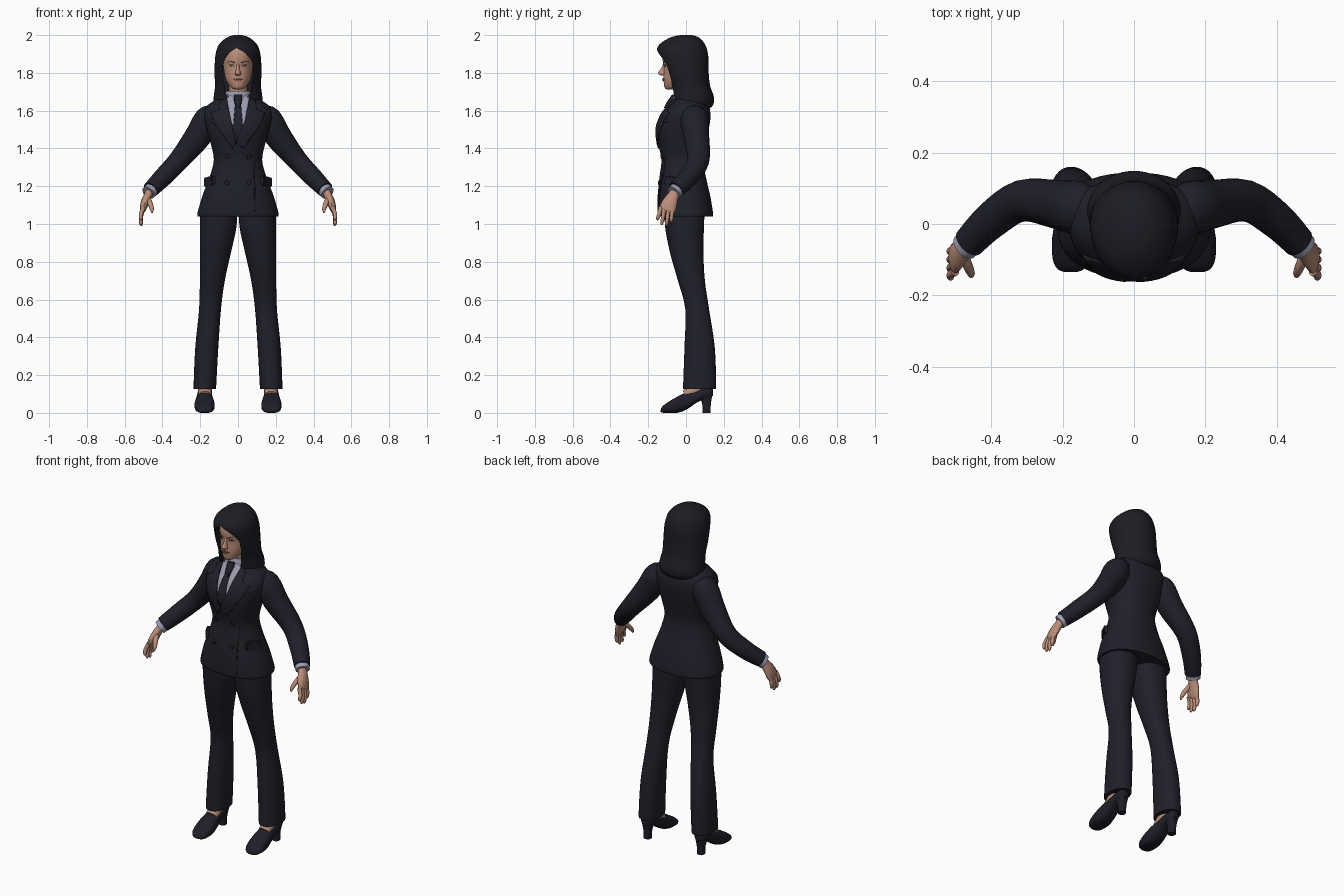
import bpy, bmesh, math
from mathutils import Vector
from mathutils.bvhtree import BVHTree

if "Cube" in bpy.data.objects:
    bpy.data.objects.remove(bpy.data.objects["Cube"])


def mat(name, *rgb):
    m = bpy.data.materials.new(name)
    m.diffuse_color = (*rgb, 1)
    m.use_nodes = True
    m.node_tree.nodes["Principled BSDF"].inputs["Base Color"].default_value = m.diffuse_color
    return m


SUIT = mat("navy_black_cloth", .014, .014, .023)
HAIR = mat("black_hair", .012, .012, .018)
SKIN = mat("skin", .50, .27, .19)
SHIRT = mat("pale_grey_cloth", .33, .33, .43)
LEATHER = mat("dark_leather", .013, .013, .021)
LIPS = mat("lip_rose", .38, .15, .12)
BROW = mat("brow_brown", .16, .08, .06)
EYE = mat("eye_dark", .05, .035, .03)
WHITE = mat("eye_white", .48, .40, .37)


def finish(name, bm, material):
    me = bpy.data.meshes.new(name)
    bm.to_mesh(me)
    bm.free()
    me.materials.append(material)
    ob = bpy.data.objects.new(name, me)
    bpy.context.collection.objects.link(ob)
    return ob


def smooth_rows(rows, sub):
    """Catmull-Rom interpolation of ring parameters."""
    out = []
    for i in range(len(rows) - 1):
        a, b, c, d = (rows[max(0, min(len(rows) - 1, i + k))] for k in (-1, 0, 1, 2))
        for s in range(sub):
            t = s / sub
            out.append([.5 * (2 * q + (r - p) * t + (2 * p - 5 * q + 4 * r - e) * t * t
                              + (3 * q - p - 3 * r + e) * t ** 3) for p, q, r, e in zip(a, b, c, d)])
    return out + [list(rows[-1])]


def loft(name, rows, material, mode="z", n=28, sub=4, power=2.0):
    """Rings (x, y, z, ru, rv), lying flat (z), facing y, or square to the path."""
    rows = smooth_rows(rows, sub)
    cs = [Vector(r[:3]) for r in rows]
    bm = bmesh.new()
    rings = []
    for i, r in enumerate(rows):
        if mode == "z":
            u, v = Vector((1, 0, 0)), Vector((0, 1, 0))
        elif mode == "y":
            u, v = Vector((1, 0, 0)), Vector((0, 0, 1))
        else:
            t = (cs[min(i + 1, len(cs) - 1)] - cs[max(i - 1, 0)]).normalized()
            u = Vector((0, 1, 0)).cross(t).normalized()
            v = t.cross(u)
        ring = []
        for k in range(n):
            c, s = math.cos(2 * math.pi * k / n), math.sin(2 * math.pi * k / n)
            c, s = (math.copysign(abs(w) ** (2 / power), w) for w in (c, s))
            ring.append(bm.verts.new(cs[i] + u * (c * r[3]) + v * (s * r[4])))
        rings.append(ring)
    for a, b in zip(rings, rings[1:]):
        for k in range(n):
            bm.faces.new((a[k], a[(k + 1) % n], b[(k + 1) % n], b[k]))
    bm.faces.new(rings[0])
    bm.faces.new(rings[-1])
    bmesh.ops.recalc_face_normals(bm, faces=bm.faces)
    return finish(name, bm, material)


def slabs(rows):
    """(z, x, half width, front y, back y) to ring parameters."""
    return [(x, (a + b) / 2, z, w, (b - a) / 2) for z, x, w, a, b in rows]


def patch(name, pts, target, material, lift=.004, step=.012):
    """Thin plate with an x-z outline, wrapped onto the front of target."""
    tree = BVHTree.FromPolygons([v.co for v in target.data.vertices],
                                [p.vertices[:] for p in target.data.polygons])
    bm = bmesh.new()
    f = bm.faces.new([bm.verts.new((x, 0, z)) for x, z in pts])
    f.normal_update()
    if f.normal.y > 0:
        f.normal_flip()
    bmesh.ops.triangulate(bm, faces=bm.faces[:])
    for axis in (0, 2):
        lo, hi = (fn(v.co[axis] for v in bm.verts) for fn in (min, max))
        no = Vector((axis == 0, 0, axis == 2))
        for k in range(math.ceil(lo / step), math.floor(hi / step) + 1):
            bmesh.ops.bisect_plane(bm, geom=bm.verts[:] + bm.edges[:] + bm.faces[:],
                                   plane_co=no * (k * step), plane_no=no)
    for v in bm.verts:
        hit = tree.ray_cast(Vector((v.co.x, -1, v.co.z)), Vector((0, 1, 0)))[0]
        if hit is None:
            hit = tree.find_nearest(Vector((v.co.x, -.1, v.co.z)))[0]
        v.co.y = hit.y - lift
    ob = finish(name, bm, material)
    ob.modifiers.new("thickness", "SOLIDIFY").thickness = lift + .002
    return ob


def oval(x, z, rx, rz, n=14):
    return [(x + rx * math.cos(2 * math.pi * k / n), z + rz * math.sin(2 * math.pi * k / n)) for k in range(n)]


# Jacket body
jacket = loft("jacket", slabs([
    (1.04, 0, .213, -.148, .142), (1.06, 0, .214, -.152, .143), (1.15, 0, .188, -.150, .128),
    (1.25, 0, .150, -.140, .105), (1.34, 0, .128, -.130, .092), (1.42, 0, .143, -.146, .104),
    (1.50, 0, .165, -.155, .120), (1.57, 0, .180, -.135, .130), (1.62, 0, .168, -.100, .122),
    (1.655, 0, .125, -.072, .100), (1.685, 0, .080, -.050, .080)]), SUIT, n=48, power=2.3)

# Shirt front, collar and tie
patch("shirt_front", [(-.06, 1.67), (.06, 1.67), (.035, 1.54), (0, 1.46), (-.035, 1.54)], jacket, SHIRT, .002)
patch("tie", [(-.014, 1.65), (.014, 1.65), (.028, 1.5), (0, 1.45), (-.028, 1.5)], jacket, SUIT, .006)
collar = loft("shirt_collar", slabs([(1.62, 0, .092, -.085, .085), (1.665, 0, .075, -.066, .072),
                                     (1.705, 0, .064, -.054, .062)]), SHIRT)
loft("tie_knot", slabs([(1.615, 0, .013, -.118, -.07), (1.645, 0, .02, -.102, -.05),
                        (1.685, 0, .022, -.074, -.03)]), SUIT, n=12, power=3)

# Jacket front details
for s in (-1, 1):
    side = "right" if s > 0 else "left"
    patch("lapel_" + side, [(s * x, z) for x, z in (
        (.065, 1.672), (.095, 1.65), (.10, 1.605), (.145, 1.59), (.118, 1.52), (.03, 1.40),
        (-.012 * s, 1.43), (.036, 1.54))], jacket, SUIT, .008)
    patch("collar_point_" + side, [(s * x, z) for x, z in (
        (.02, 1.675), (.06, 1.685), (.07, 1.62), (.05, 1.59))], collar, SHIRT, .006)
    patch("chest_welt_" + side, [(s * x, z) for x, z in (
        (.10, 1.53), (.148, 1.54), (.148, 1.555), (.10, 1.545))], jacket, SUIT, .006)
    for z in (1.22, 1.355):
        patch("button_" + side, oval(s * .06, z, .012, .012), jacket, LEATHER, .008)
    bm = bmesh.new()
    bmesh.ops.create_cube(bm, size=1)
    bmesh.ops.bevel(bm, geom=bm.edges[:], offset=.1, segments=2, affect="EDGES")
    flap = finish("pocket_flap_" + side, bm, SUIT)
    flap.location = (s * .150, -.07, 1.225)
    flap.scale = (.022, .09, .05)
    flap.rotation_euler = (math.radians(-8), 0, -s * math.radians(30))
patch("front_overlap", [(.088, 1.07), (.094, 1.07), (.088, 1.36), (.082, 1.36)], jacket, SUIT, .003)

# Arms and hands, legs and shoes
for s in (-1, 1):
    side = "right" if s > 0 else "left"

    def flip(rows):
        return [(s * r[0], *r[1:]) for r in rows]

    loft("sleeve_" + side, flip([
        (.12, .04, 1.575, .05, .06), (.158, .045, 1.555, .072, .075), (.215, .055, 1.46, .070, .068),
        (.315, .065, 1.335, .055, .058), (.40, .01, 1.245, .050, .052), (.462, -.052, 1.182, .043, .045)]),
        SUIT, "path")
    loft("shirt_cuff_" + side, flip([(.45, -.04, 1.19, .038, .04), (.474, -.064, 1.165, .038, .04)]),
         SHIRT, "path", sub=1)
    loft("palm_" + side, flip([
        (.462, -.052, 1.18, .022, .026), (.477, -.068, 1.15, .022, .030), (.492, -.085, 1.115, .022, .040),
        (.503, -.098, 1.08, .017, .043), (.507, -.104, 1.066, .010, .036)]), SKIN, "path", n=16)
    # knuckle y, tip y, tip z for each finger
    for finger, ky, ty, tz in (("index", -.134, -.150, 1.02), ("middle", -.114, -.128, .995),
                               ("ring", -.093, -.103, .990), ("little", -.073, -.078, 1.010)):
        m = (1.085 + tz) / 2
        loft(finger + "_finger_" + side, flip([
            (.500, ky, 1.088, .012, .011), (.514, (ky + ty) / 2, m, .011, .0105),
            (.513, ty, tz + .010, .009, .009), (.510, ty, tz, .003, .003)]), SKIN, "path", n=10, sub=3)
    loft("thumb_" + side, flip([
        (.480, -.080, 1.14, .014, .014), (.466, -.115, 1.11, .014, .014), (.456, -.138, 1.08, .011, .011),
        (.455, -.148, 1.06, .004, .004)]), SKIN, "path", n=10, sub=3)

    loft("trouser_leg_" + side, flip(slabs([
        (.13, .175, .059, -.015, .158), (.15, .175, .060, -.015, .160), (.35, .165, .061, -.008, .152),
        (.55, .148, .058, -.004, .122), (.70, .136, .066, -.043, .100), (.85, .119, .082, -.085, .092),
        (.98, .105, .096, -.110, .095), (1.10, .101, .100, -.115, .100)])), SUIT, n=32, power=2.2)
    loft("foot_" + side, flip([(.175, .075, .20, .035, .035), (.175, .05, .13, .036, .042),
                               (.175, .0, .09, .036, .03)]), SKIN, "path", n=20)
    # (y, half width, bottom, top) along the shoe
    shoe = [(-.134, .020, .004, .018), (-.125, .038, .001, .034), (-.10, .050, .0, .054),
            (-.05, .053, .0, .084), (.0, .046, .016, .108), (.05, .040, .050, .118),
            (.10, .038, .076, .130), (.13, .030, .084, .135), (.142, .015, .09, .13)]
    loft("shoe_" + side, [(s * .177, y, (a + b) / 2, w, (b - a) / 2) for y, w, a, b in shoe],
         LEATHER, "y", n=28, power=2.6)
    loft("heel_" + side, flip(slabs([(0, .177, .020, .088, .130), (.05, .177, .022, .085, .132),
                                     (.10, .177, .034, .062, .140)])), LEATHER, n=20, power=2.8)

# Neck and head
loft("neck", slabs([(1.64, 0, .052, -.045, .06), (1.70, 0, .048, -.045, .055),
                    (1.78, 0, .050, -.06, .06)]), SKIN)
head = loft("head", slabs([
    (1.712, 0, .016, -.100, -.06), (1.722, 0, .036, -.113, -.03), (1.75, 0, .058, -.118, .02),
    (1.78, 0, .069, -.120, .05), (1.83, 0, .077, -.118, .08), (1.88, 0, .080, -.124, .09),
    (1.93, 0, .072, -.110, .08), (1.965, 0, .035, -.06, .05)]), SKIN, n=40)
loft("nose", slabs([(1.785, 0, .008, -.130, -.10), (1.792, 0, .017, -.143, -.10), (1.802, 0, .014, -.147, -.10),
                    (1.825, 0, .009, -.132, -.10), (1.85, 0, .008, -.120, -.10)]), SKIN, n=16)
patch("upper_lip", [(-.024, 1.766), (-.006, 1.773), (.006, 1.773), (.024, 1.766)], head, LIPS, .004)
patch("lower_lip", [(-.023, 1.765), (-.01, 1.757), (.01, 1.757), (.023, 1.765)], head, LIPS, .006)
for s in (-1, 1):
    patch("eye_white", oval(s * .034, 1.838, .014, .0055), head, WHITE, .001)
    patch("iris", oval(s * .034, 1.838, .0055, .0052), head, EYE, .002)
    patch("upper_lid", [(s * x, z) for x, z in ((.018, 1.838), (.027, 1.845), (.041, 1.845), (.051, 1.838),
                                               (.041, 1.842), (.027, 1.842))], head, EYE, .003)
    patch("eyebrow", [(s * x, z) for x, z in ((.016, 1.856), (.042, 1.864), (.058, 1.856),
                                              (.042, 1.860), (.016, 1.851))], head, BROW, .002)

# Long hair, with the face opening cut out of it
hair = loft("hair", slabs([
    (2.0, 0, .022, -.03, .03), (1.988, 0, .058, -.082, .068), (1.955, 0, .097, -.136, .098),
    (1.92, 0, .114, -.154, .112), (1.87, 0, .122, -.142, .120), (1.80, 0, .124, -.118, .120),
    (1.73, 0, .122, -.092, .128), (1.68, 0, .128, -.080, .146), (1.64, 0, .130, -.072, .147),
    (1.615, 0, .118, -.05, .130), (1.605, 0, .09, -.02, .10)]), HAIR, n=48)
opening = [(-.066, 1.58), (.066, 1.58), (.068, 1.72), (.080, 1.78), (.081, 1.84), (.066, 1.875), (.035, 1.908),
           (-.008, 1.932), (-.045, 1.908), (-.068, 1.875), (-.081, 1.84), (-.080, 1.78), (-.068, 1.72)]
bm = bmesh.new()
front = bm.faces.new([bm.verts.new((x, -.3, z)) for x, z in opening])
ext = bmesh.ops.extrude_face_region(bm, geom=[front])["geom"]
bmesh.ops.translate(bm, verts=[e for e in ext if isinstance(e, bmesh.types.BMVert)], vec=(0, .295, 0))
bmesh.ops.recalc_face_normals(bm, faces=bm.faces)
cutter = finish("face_opening_cutter", bm, HAIR)
cutter.hide_render = True
cut = hair.modifiers.new("face_opening", "BOOLEAN")
cut.operation, cut.solver, cut.object = "DIFFERENCE", "EXACT", cutter
bpy.context.view_layer.objects.active = hair
bpy.ops.object.modifier_apply(modifier=cut.name)
bpy.data.objects.remove(cutter)

# Smooth shading with crisp hems and edges
for ob in bpy.context.scene.objects:
    ob.select_set(True)
bpy.ops.object.shade_smooth_by_angle(angle=math.radians(42))
